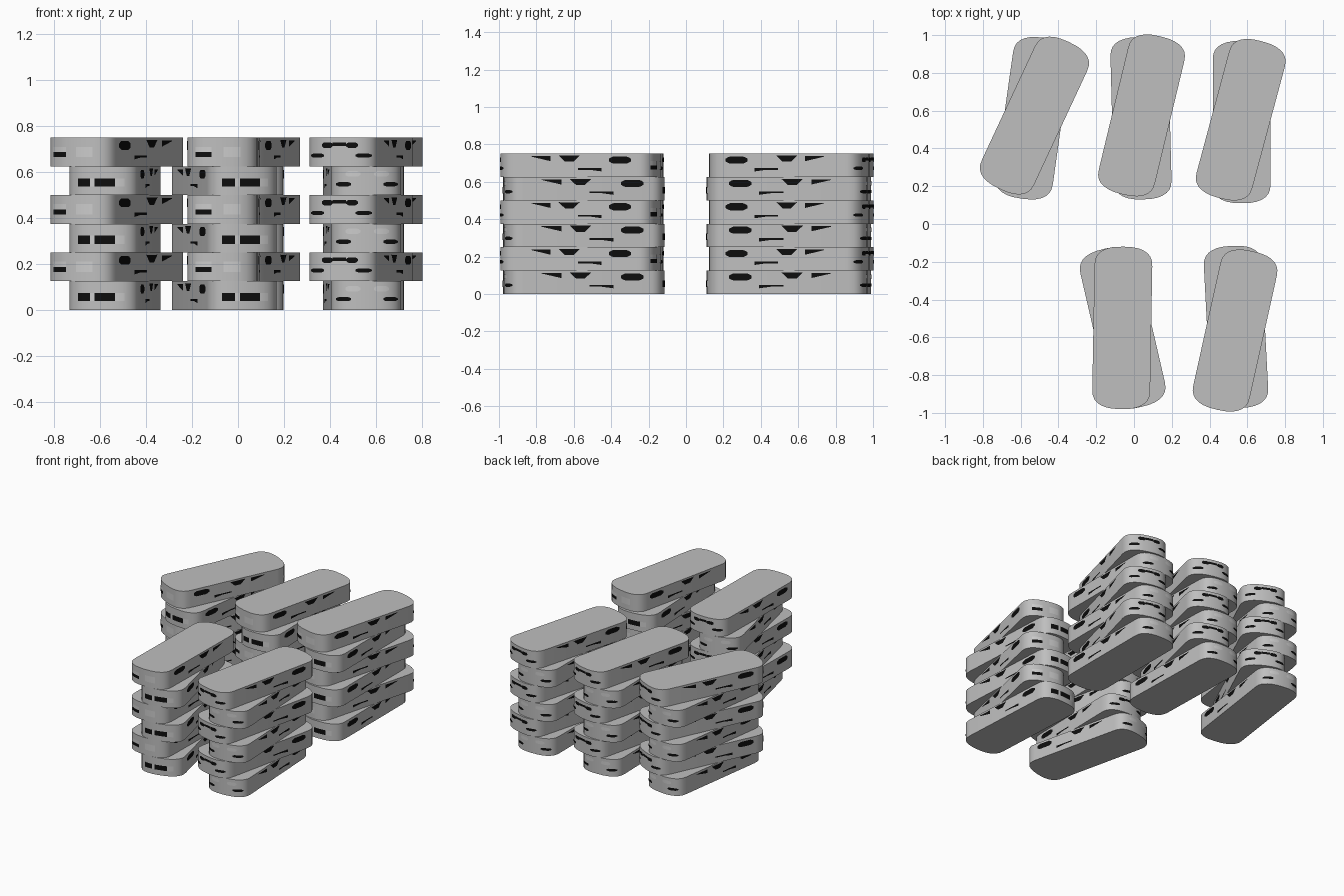
import bpy, bmesh
from math import radians, pi, sin, cos

cube = bpy.data.objects.get("Cube")
if cube:
    bpy.data.objects.remove(cube)

HALF_W, STRAIGHT, BULGE, POWER = 0.153, 0.33, 0.10, 2.5
LAYER = 0.125


def make_material(name, value):
    mat = bpy.data.materials.new(name)
    mat.use_nodes = True
    color = (value, value, value, 1)
    mat.diffuse_color = color
    mat.node_tree.nodes["Principled BSDF"].inputs["Base Color"].default_value = color
    return mat


grey = make_material("concrete grey", 0.52)
black = make_material("window black", 0.004)
pale = make_material("window pale grey", 0.6)


# Floor plan: straight sides with softly squared, bulging ends
def end_y(x):
    t = min(abs(x) / HALF_W, 1)
    return STRAIGHT + BULGE * (1 - t ** POWER) ** (1 / POWER)


def side_x(y):
    t = min(max(abs(y) - STRAIGHT, 0) / BULGE, 1)
    return HALF_W * (1 - t ** POWER) ** (1 / POWER)


def make_block_mesh():
    bm = bmesh.new()
    e = 2 / POWER
    steps = 14
    ring = []
    for end in (1, -1):
        for i in range(steps + 1):
            a = pi * i / steps
            c, s = cos(a), abs(sin(a))
            x = HALF_W * abs(c) ** e * (1 if c > 0 else -1)
            ring.append(bm.verts.new((end * x, end * (STRAIGHT + BULGE * s ** e), 0)))
    floor = bm.faces.new(ring)
    up = bmesh.ops.extrude_face_region(bm, geom=[floor])
    bmesh.ops.translate(bm, vec=(0, 0, LAYER),
                        verts=[v for v in up["geom"] if isinstance(v, bmesh.types.BMVert)])
    bmesh.ops.recalc_face_normals(bm, faces=bm.faces)
    mesh = bpy.data.meshes.new("apartment_block")
    bm.to_mesh(mesh)
    bm.free()
    mesh.materials.append(grey)
    return mesh


# Window outlines: lower and upper edge at t along the width
def edges(shape, t):
    if shape == "pill":
        cut = 0.3 * max(0, 1 - min(t, 1 - t) / 0.17)
        return cut, 1 - cut
    if shape == "trapezoid":
        return max(0, 1 - min(t, 1 - t) / 0.3), 1
    if shape == "wedge":
        return 0.9 * t, 1
    if shape == "slit":
        return 0.5 * min(1, t * 2), 1
    return 0, 1


def add_window(bm, wall, side, a, b, low, high, shape="rect", mat=0):
    steps = 10
    rows = []
    for i in range(steps + 1):
        t = i / steps
        p = a + (b - a) * t
        if wall == "side":
            x, y = side * (side_x(p) + 0.002), p
        else:
            x, y = p, side * (end_y(p) + 0.002)
        f0, f1 = edges(shape, t)
        rows.append([bm.verts.new((x, y, low + (high - low) * f)) for f in (f0, max(f1, f0 + 0.02))])
    for r, q in zip(rows, rows[1:]):
        face = bm.faces.new((r[0], q[0], q[1], r[1]))
        face.normal_update()
        c = face.calc_center_median()
        out = face.normal.x * side if wall == "side" else face.normal.y * side
        if out < 0:
            face.normal_flip()
        face.material_index = mat


def make_window_mesh(upper):
    bm = bmesh.new()
    # Long walls
    for side in (-1, 1):
        add_window(bm, "side", side, -0.31, -0.19, 0.072, 0.11, "pill")
        add_window(bm, "side", side, -0.15, -0.02, 0.03, 0.048, "slit")
        add_window(bm, "side", side, -0.03, 0.085, 0.082, 0.115, "trapezoid")
        add_window(bm, "side", side, 0.13, 0.235, 0.085, 0.112, "wedge")
    # Square-windowed end
    if upper:
        add_window(bm, "end", -1, -0.115, -0.045, 0.04, 0.062)
        add_window(bm, "end", -1, -0.115, -0.045, 0.062, 0.085, mat=1)
        add_window(bm, "end", -1, 0.006, 0.08, 0.04, 0.085, mat=1)
    else:
        for a, b, m in ((-0.105, -0.05, 0), (-0.05, -0.03, 1), (-0.03, 0.06, 0), (0.06, 0.1, 1)):
            add_window(bm, "end", -1, a, b, 0.038, 0.073, mat=m)
    # Slit-windowed end
    for side in (-1, 1):
        add_window(bm, "end", 1, side * 0.07, side * 0.135, 0.038, 0.056, "pill")
        if upper:
            add_window(bm, "end", 1, side * 0.03, side * 0.08, 0.08, 0.104, "pill")
        else:
            add_window(bm, "end", 1, side * 0.03, side * 0.095, 0.08, 0.104, "pill", 1)
    if upper:
        add_window(bm, "end", 1, -0.03, 0.03, 0.088, 0.104, mat=0)
    mesh = bpy.data.meshes.new("upper_windows" if upper else "lower_windows")
    bm.to_mesh(mesh)
    bm.free()
    mesh.materials.append(black)
    mesh.materials.append(pale)
    return mesh


block_mesh = make_block_mesh()
window_meshes = [make_window_mesh(False), make_window_mesh(True)]

# name, centre of even layers, tilt; centre of odd layers, tilt; turned around
towers = [
    ("back_right", (-0.535, 0.56), 8, (-0.527, 0.574), 25, False),
    ("back_middle", (0.037, 0.56), -1.5, (0.04, 0.575), 13.5, False),
    ("back_left", (0.57, 0.54), 0, (0.565, 0.552), 15, False),
    ("front_middle", (-0.06, -0.55), -13, (-0.062, -0.55), 1, False),
    ("front_left", (0.54, -0.545), -3, (0.535, -0.564), 12.5, True),
]


def place(name, mesh, centre, z, turn):
    obj = bpy.data.objects.new(name, mesh)
    bpy.context.collection.objects.link(obj)
    obj.location = (centre[0], centre[1], z)
    obj.rotation_euler.z = turn
    return obj


# Stack the twisted layers of every tower
for name, c0, tilt0, c1, tilt1, flipped in towers:
    for layer in range(6):
        odd = layer % 2
        centre, tilt = ((c0, tilt0), (c1, tilt1))[odd]
        turn = -radians(tilt) + (pi if flipped else 0)
        z = layer * LAYER
        block = place(f"{name}_block_{layer + 1}", block_mesh, centre, z, turn)
        if name == "back_right" and layer == 0:
            bpy.context.view_layer.objects.active = block
            block.select_set(True)
            bpy.ops.object.shade_smooth_by_angle(angle=radians(40))
            block.select_set(False)
        place(f"{name}_windows_{layer + 1}", window_meshes[odd], centre, z, turn)
